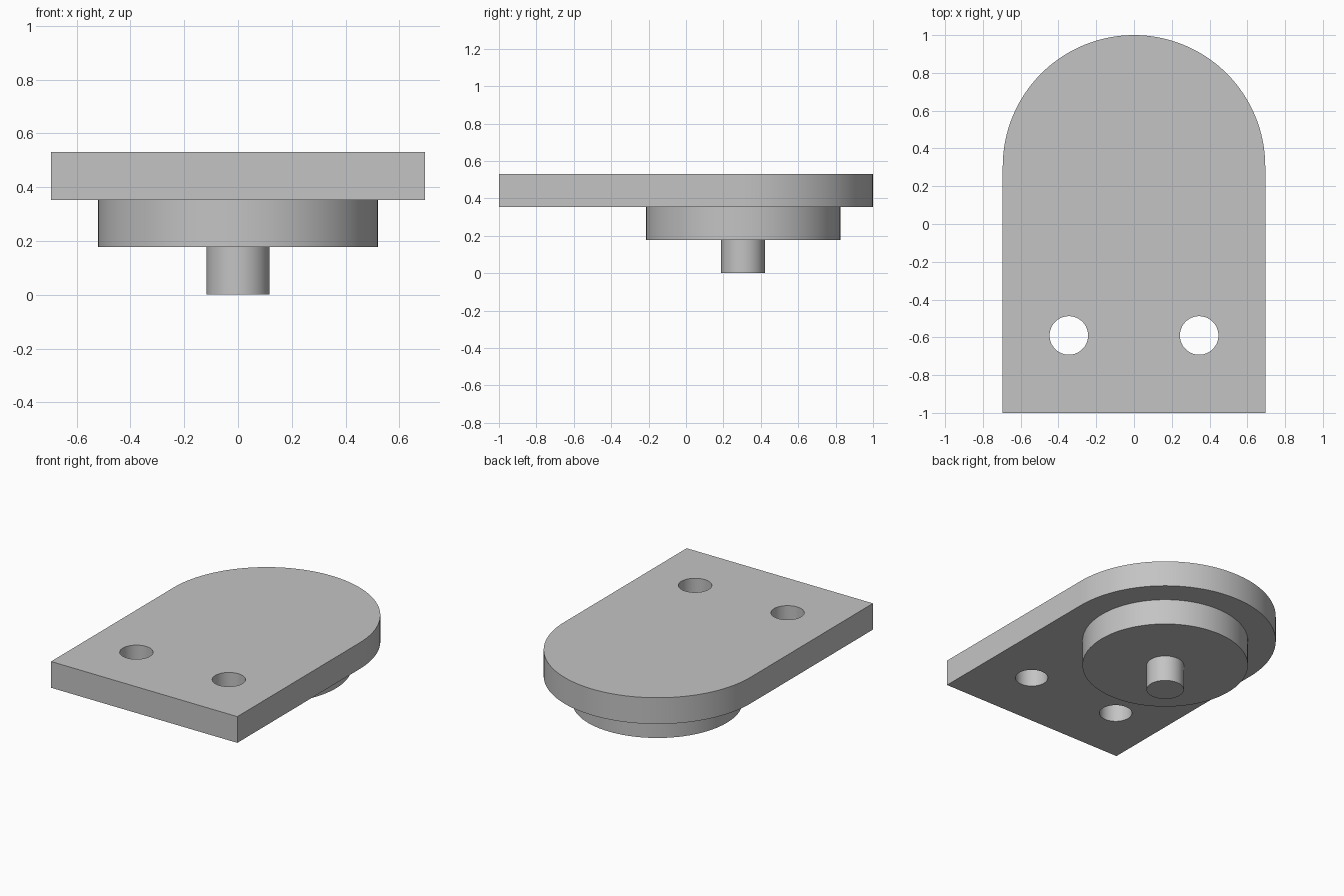
import bpy
from math import cos, sin, pi

cube = bpy.data.objects.get("Cube")
if cube:
    bpy.data.objects.remove(cube, do_unlink=True)

# Single plain grey finish
grey = bpy.data.materials.new("light_grey")
grey.use_nodes = True
colour = (0.55, 0.55, 0.55, 1)
grey.diffuse_color = colour
grey.node_tree.nodes["Principled BSDF"].inputs["Base Color"].default_value = colour

HALF_WIDTH = 0.695
BOSS_Y = 1 - HALF_WIDTH      # shared centre of round end, disc and pin
LEVELS = (0, 0.177, 0.353, 0.53)


def arc(x, y, radius, sweep, steps):
    return [(x + radius * cos(sweep * i / steps), y + radius * sin(sweep * i / steps))
            for i in range(steps + 1)]


def circle(x, y, radius, steps=64):
    return arc(x, y, radius, 2 * pi, steps)[:-1]


def finish(obj):
    obj.data.materials.clear()
    obj.data.materials.append(grey)
    bpy.ops.object.select_all(action="DESELECT")
    obj.select_set(True)
    bpy.context.view_layer.objects.active = obj
    bpy.ops.object.shade_smooth_by_angle()


def extruded(name, outlines, bottom, top):
    """Fill closed outlines (inner ones become holes) and give them thickness."""
    curve = bpy.data.curves.new(name, "CURVE")
    curve.dimensions = "2D"
    curve.fill_mode = "BOTH"
    curve.extrude = (top - bottom) / 2
    for outline in outlines:
        spline = curve.splines.new("POLY")
        spline.points.add(len(outline) - 1)
        for point, (x, y) in zip(spline.points, outline):
            point.co = (x, y, 0, 1)
        spline.use_cyclic_u = True
    obj = bpy.data.objects.new(name, curve)
    obj.location.z = (bottom + top) / 2
    bpy.context.collection.objects.link(obj)
    bpy.ops.object.select_all(action="DESELECT")
    obj.select_set(True)
    bpy.context.view_layer.objects.active = obj
    bpy.ops.object.convert(target="MESH")
    finish(bpy.context.object)


def cylinder(name, radius, bottom, top):
    bpy.ops.mesh.primitive_cylinder_add(vertices=96, radius=radius, depth=top - bottom,
                                        location=(0, BOSS_Y, (bottom + top) / 2))
    obj = bpy.context.object
    obj.name = name
    finish(obj)


# Mounting plate: square front, round back, two through holes
outline = [(-HALF_WIDTH, -1), (HALF_WIDTH, -1)] + arc(0, BOSS_Y, HALF_WIDTH, pi, 64)
holes = [circle(side * 0.345, -0.59, 0.102) for side in (-1, 1)]
extruded("mounting_plate", [outline] + holes, LEVELS[2], LEVELS[3])

# Stepped boss beneath the plate
cylinder("boss_disc", 0.52, LEVELS[1], LEVELS[2])
cylinder("centre_pin", 0.117, LEVELS[0], LEVELS[1])
